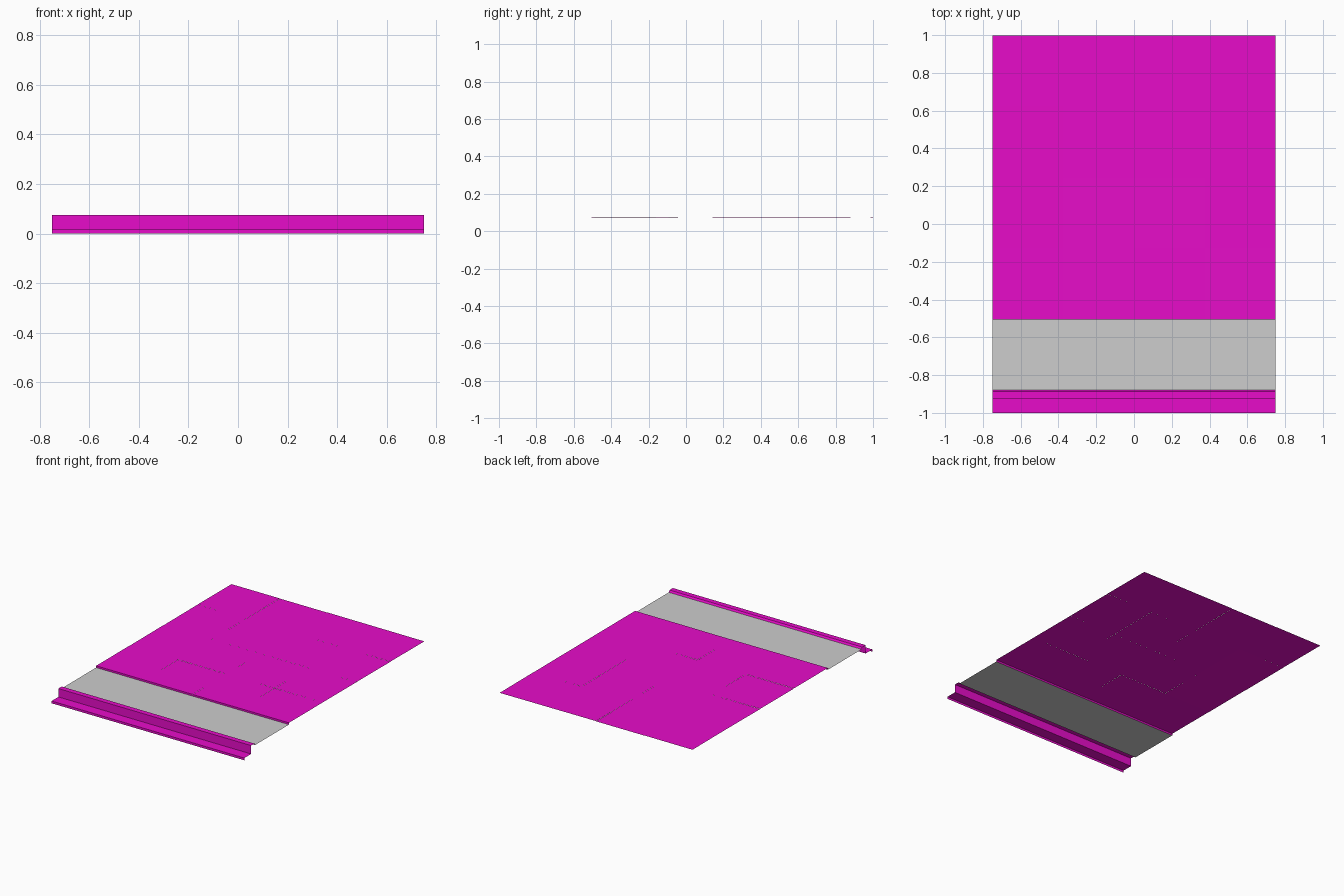
import bpy
import random

random.seed(4)
default_cube = bpy.data.objects.get("Cube")
if default_cube:
    bpy.data.objects.remove(default_cube, do_unlink=True)


def make_material(name, colour):
    mat = bpy.data.materials.new(name)
    mat.use_nodes = True
    mat.diffuse_color = colour
    mat.node_tree.nodes["Principled BSDF"].inputs["Base Color"].default_value = colour
    return mat


magenta = make_material("magenta", (0.82, 0.004, 0.6, 1))
grey = make_material("light grey", (0.61, 0.61, 0.61, 1))


def make_object(name, verts, faces, mat):
    mesh = bpy.data.meshes.new(name)
    mesh.from_pydata(verts, [], faces)
    mesh.materials.append(mat)
    obj = bpy.data.objects.new(name, mesh)
    bpy.context.collection.objects.link(obj)
    return obj


HALF = 0.75      # half width
TOP = 0.075      # pavement level
ROAD = 0.062     # gutter level
FRONT = -0.505   # front edge of the slabs
CELL = 0.376     # slab size


def make_slab(col, row, cols=1, rows=1):
    """Thin paving slab, laid very slightly uneven; front row turns down."""
    x0, x1 = -HALF + col * HALF / 2, -HALF + (col + cols) * HALF / 2
    y0, y1 = FRONT + row * CELL, min(FRONT + (row + rows) * CELL, 1)
    verts = [(x, y, TOP - random.uniform(0, 0.002))
             for x, y in ((x0, y0), (x1, y0), (x1, y1), (x0, y1))]
    faces = [(0, 1, 2, 3)]
    if row == 0:
        verts += [(x0, y0, ROAD), (x1, y0, ROAD)]
        faces.append((4, 5, 1, 0))
    make_object(f"paving_slab_{col}_{row}", verts, faces, magenta)


# Paving: a grid of slabs, two of them double size
doubles = {(2, 3): (2, 1), (1, 2): (1, 2)}
covered = {(3, 3), (1, 3)}
for row in range(4):
    for col in range(4):
        if (col, row) not in covered:
            make_slab(col, row, *doubles.get((col, row), (1, 1)))

# Stepped kerb in two halves, extruded from one profile
profile = [(-1, 0), (-1, 0.016), (-0.925, 0.016), (-0.925, TOP),
           (-0.888, TOP), (-0.88, ROAD)]
for name, x0, x1 in (("kerb_right", -HALF, 0), ("kerb_left", 0, HALF)):
    n = len(profile)
    verts = [(x, y, z) for x in (x0, x1) for y, z in profile]
    faces = [(i, i + n, i + n + 1, i + 1) for i in range(n - 1)]
    make_object(name, verts, faces, magenta)

# Flat grey strip between kerb and paving
make_object("grey_strip",
            [(-HALF, -0.88, ROAD), (HALF, -0.88, ROAD),
             (HALF, FRONT, ROAD), (-HALF, FRONT, ROAD)],
            [(0, 1, 2, 3)], grey)
